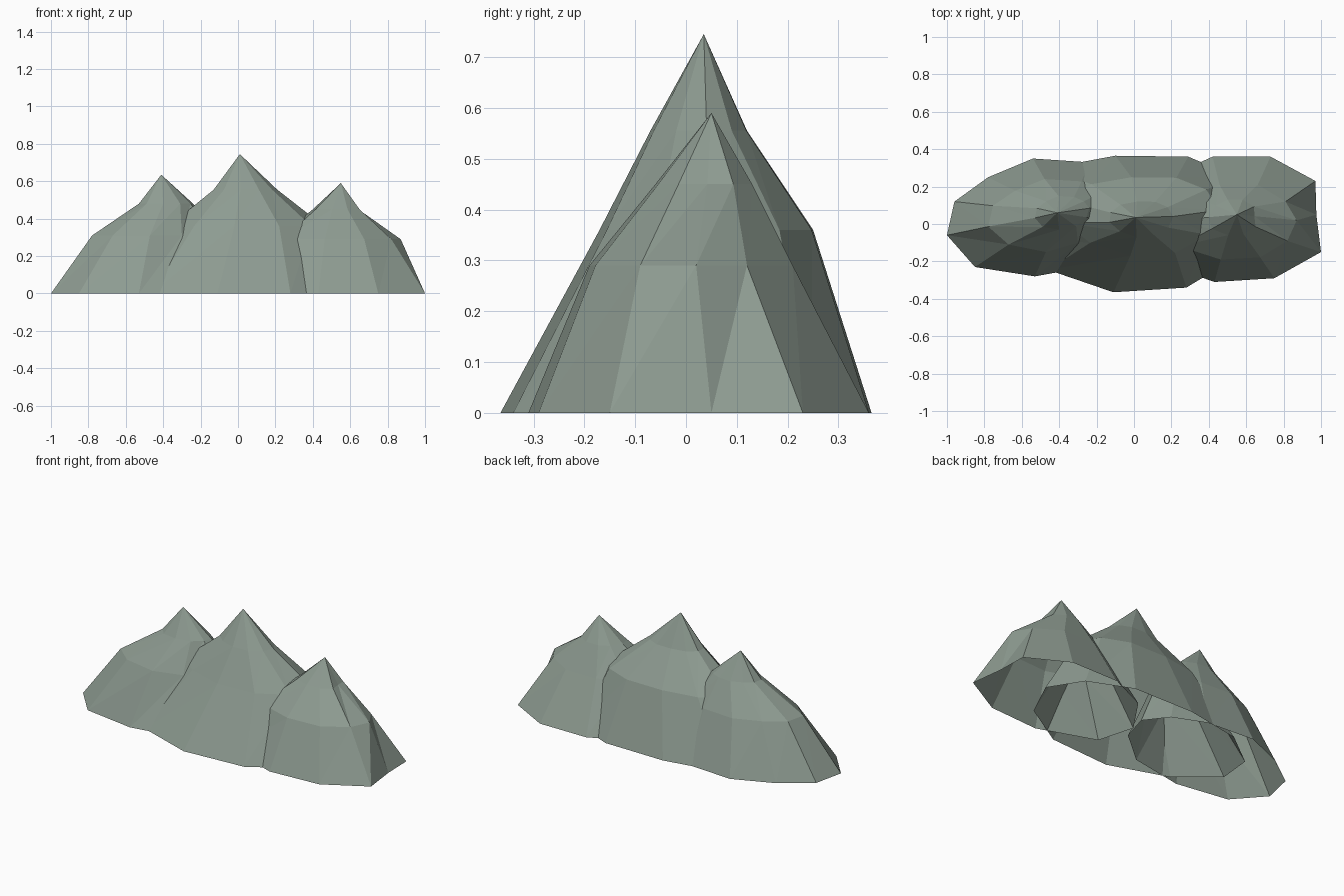
import bpy

if "Cube" in bpy.data.objects:
    bpy.data.objects.remove(bpy.data.objects["Cube"])

stone = bpy.data.materials.new("green_grey_stone")
stone.diffuse_color = (.27, .33, .285, 1)
stone.use_nodes = True
stone.node_tree.nodes["Principled BSDF"].inputs["Base Color"].default_value = stone.diffuse_color


def bounds(pts):
    xs, ys = zip(*pts)
    return min(xs), max(xs), min(ys), max(ys)


def fit(pts, box):
    """Squeeze an outline into the box (x0, x1, y0, y1)."""
    a0, a1, b0, b1 = bounds(pts)
    x0, x1, y0, y1 = box
    return [(x0 + (x - a0) / (a1 - a0) * (x1 - x0),
             y0 + (y - b0) / (b1 - b0) * (y1 - y0)) for x, y in pts]


def mountain(name, base, mid, mid_z, top, top_z, apex, moved=None):
    """Open-bottomed faceted peak: base outline, two smaller rings, apex.
    moved maps middle-ring corners to a new place."""
    n = len(base)
    middle = fit(base, mid)
    for i, p in (moved or {}).items():
        middle[i] = p
    verts = [(x, y, 0) for x, y in base]
    verts += [(x, y, mid_z) for x, y in middle]
    verts += [(x, y, top_z) for x, y in fit(base, top)]
    verts.append(apex)
    faces = []
    for i in range(n):
        j = (i + 1) % n
        for r in (0, n):
            a, b, c, d = r + i, r + j, r + n + j, r + n + i
            faces += [(a, b, c), (a, c, d)]
        faces.append((2 * n + i, 2 * n + j, 3 * n))
    mesh = bpy.data.meshes.new(name)
    mesh.from_pydata(verts, [], faces)
    mesh.update()
    mesh.materials.append(stone)
    obj = bpy.data.objects.new(name, mesh)
    bpy.context.collection.objects.link(obj)
    return obj


# Left peak
mountain("left_peak",
         [(-1, -.06), (-.85, -.23), (-.53, -.28), (-.2, -.22), (0, -.05),
          (.05, .12), (-.05, .25), (-.24, .33), (-.54, .35), (-.78, .25),
          (-.96, .12)],
         (-.78, -.09, -.15, .24), .31,
         (-.53, -.24, -.03, .15), .48,
         (-.41, .06, .635),
         {1: (-.67, -.11), 3: (-.3, -.1)})

# Centre peak, the tallest
mountain("centre_peak",
         [(-.11, -.365), (.28, -.34), (.56, -.17), (.67, .06), (.55, .25),
          (.29, .36), (-.1, .365), (-.45, .3), (-.66, .14), (-.68, -.06),
          (-.46, -.245)],
         (-.37, .46, -.17, .25), .36,
         (-.13, .21, -.07, .12), .555,
         (.01, .035, .745))

# Right peak
mountain("right_peak",
         [(1, -.15), (.975, .05), (.97, .23), (.73, .36), (.42, .36),
          (.18, .25), (.03, .03), (.09, -.19), (.43, -.31), (.75, -.29)],
         (.2, .84, -.19, .21), .29,
         (.4, .65, -.06, .13), .45,
         (.55, .05, .59),
         {0: (.82, -.09), 1: (.87, .02), 2: (.81, .12)})
